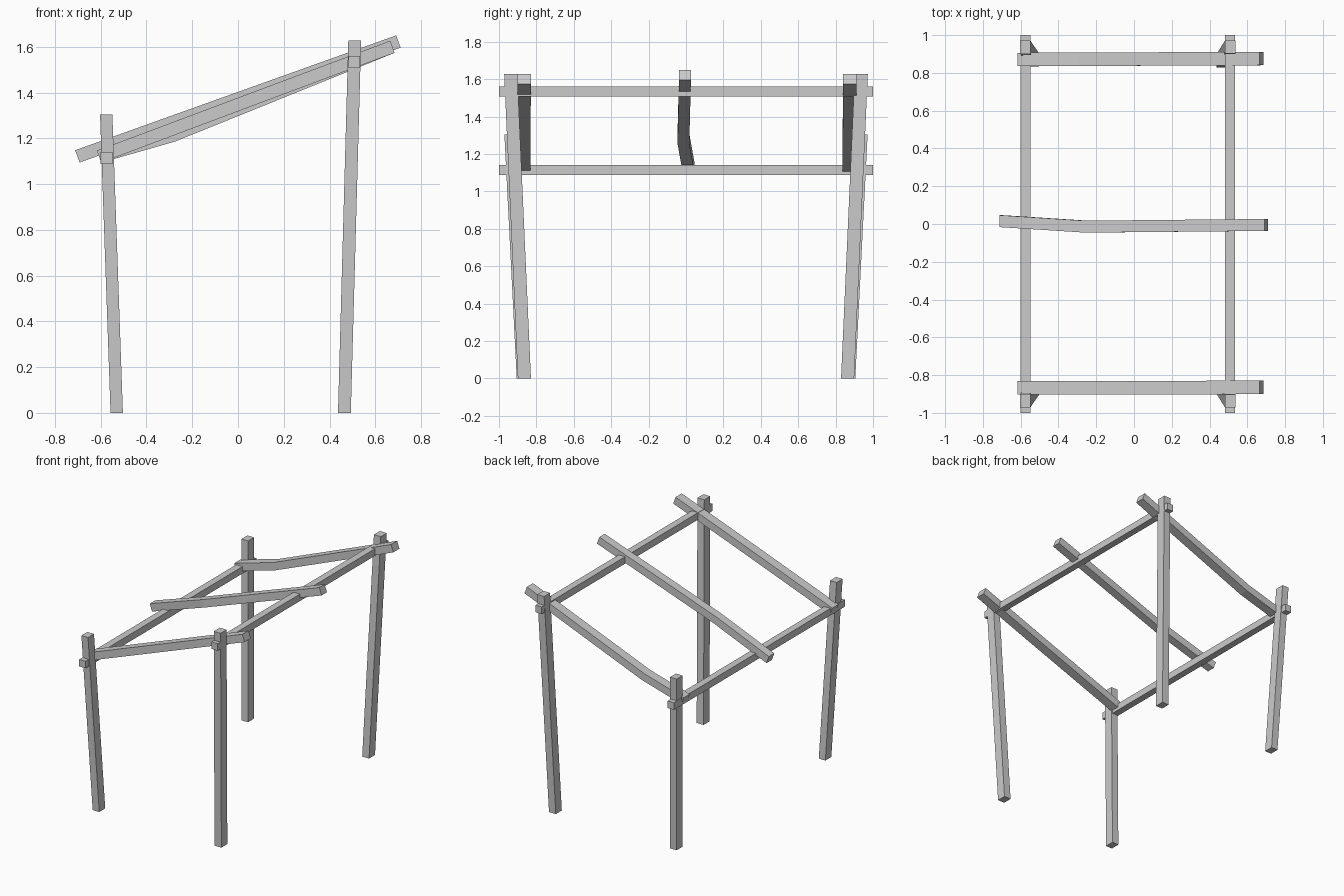
import bpy
import bmesh
from mathutils import Vector

cube = bpy.data.objects.get("Cube")
if cube:
    bpy.data.objects.remove(cube, do_unlink=True)

timber = bpy.data.materials.new("grey timber")
timber.use_nodes = True
grey = (0.6, 0.6, 0.6, 1)
timber.diffuse_color = grey
timber.node_tree.nodes["Principled BSDF"].inputs["Base Color"].default_value = grey

X, Y, Z = Vector((1, 0, 0)), Vector((0, 1, 0)), Vector((0, 0, 1))
SLOPE_UP = Vector((-0.337, 0, 0.942))   # normal of the sloping roof


def beam(name, path, side, up, width, height):
    """Sweep a rectangle, spanned by side and up, along a path."""
    bm = bmesh.new()
    rings = []
    for p in path:
        rings.append([bm.verts.new(Vector(p) + side * a * width / 2 + up * b * height / 2)
                      for a, b in ((-1, -1), (1, -1), (1, 1), (-1, 1))])
    for r, s in zip(rings, rings[1:]):
        for i in range(4):
            j = (i + 1) % 4
            bm.faces.new((r[i], r[j], s[j], s[i]))
    bm.faces.new(rings[0])
    bm.faces.new(rings[-1])
    bmesh.ops.recalc_face_normals(bm, faces=bm.faces)
    mesh = bpy.data.meshes.new(name)
    bm.to_mesh(mesh)
    bm.free()
    mesh.materials.append(timber)
    bpy.context.collection.objects.link(bpy.data.objects.new(name, mesh))


# Leaning posts: short pair on one side, tall pair on the other
for end, s in (("front", -1), ("back", 1)):
    beam(f"short_post_{end}", [(-0.53, s * 0.87, 0), (-0.576, s * 0.936, 1.305)],
         X, Y, 0.054, 0.07)
    beam(f"tall_post_{end}", [(0.465, s * 0.864, 0), (0.51, s * 0.937, 1.627)],
         X, Y, 0.056, 0.07)

# Level crossbars joining each pair of posts
for name, x, z in (("low_crossbar", -0.575, 1.114), ("high_crossbar", 0.508, 1.534)):
    beam(name, [(x, -1, z), (x, 1, z)], X, Z, 0.052, 0.052)

# Sloping rafters, two of them slightly bent
beam("front_rafter", [(-0.607, -0.867, 1.12), (0.22, -0.867, 1.43), (0.675, -0.864, 1.6)],
     Y, SLOPE_UP, 0.072, 0.056)
beam("back_rafter", [(-0.607, 0.871, 1.12), (-0.285, 0.872, 1.212), (0.675, 0.876, 1.6)],
     Y, SLOPE_UP, 0.071, 0.056)
beam("middle_rafter", [(-0.702, 0.015, 1.121), (-0.25, -0.014, 1.283), (0.701, -0.005, 1.623)],
     Y, SLOPE_UP, 0.063, 0.057)
